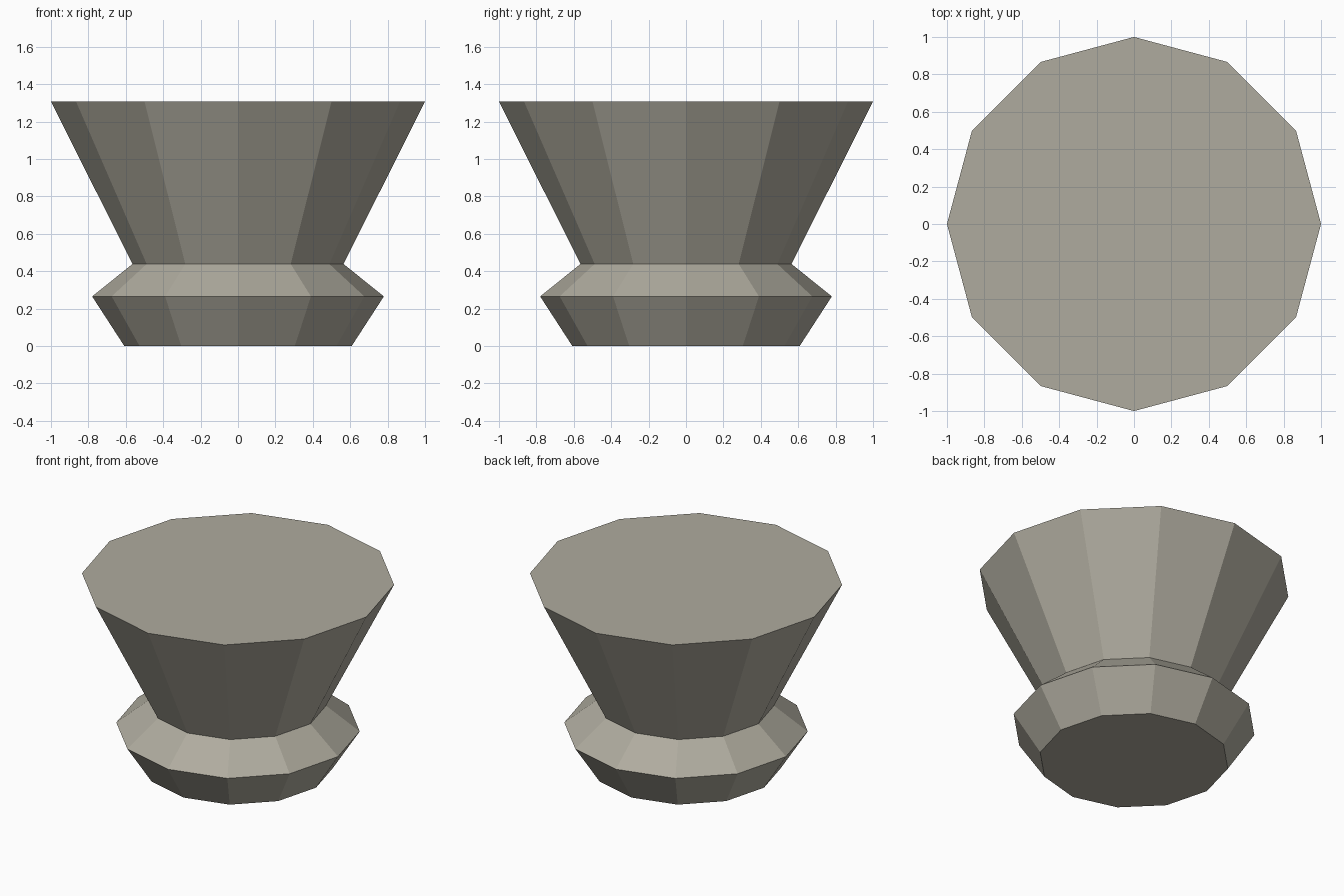
import bpy, bmesh, math

if "Cube" in bpy.data.objects:
    bpy.data.objects.remove(bpy.data.objects["Cube"])

SIDES = 12
# (radius, height) from foot to rim
PROFILE = [(0.608, 0.0), (0.78, 0.265), (0.564, 0.438), (1.0, 1.307)]

stone = bpy.data.materials.new("warm grey stone")
stone.diffuse_color = (0.43, 0.41, 0.345, 1)
stone.use_nodes = True
stone.node_tree.nodes["Principled BSDF"].inputs["Base Color"].default_value = stone.diffuse_color

# Flared pedestal: stacked twelve-sided rings, capped at both ends
bm = bmesh.new()
rings = []
for r, z in PROFILE:
    rings.append([bm.verts.new((r * math.cos(2 * math.pi * i / SIDES),
                                r * math.sin(2 * math.pi * i / SIDES), z))
                  for i in range(SIDES)])
for low, high in zip(rings, rings[1:]):
    for i in range(SIDES):
        j = (i + 1) % SIDES
        bm.faces.new((low[i], low[j], high[j], high[i]))
bm.faces.new(rings[0][::-1])
bm.faces.new(rings[-1])

mesh = bpy.data.meshes.new("flared_pedestal")
bm.to_mesh(mesh)
bm.free()
mesh.materials.append(stone)
bpy.context.collection.objects.link(bpy.data.objects.new("flared_pedestal", mesh))
